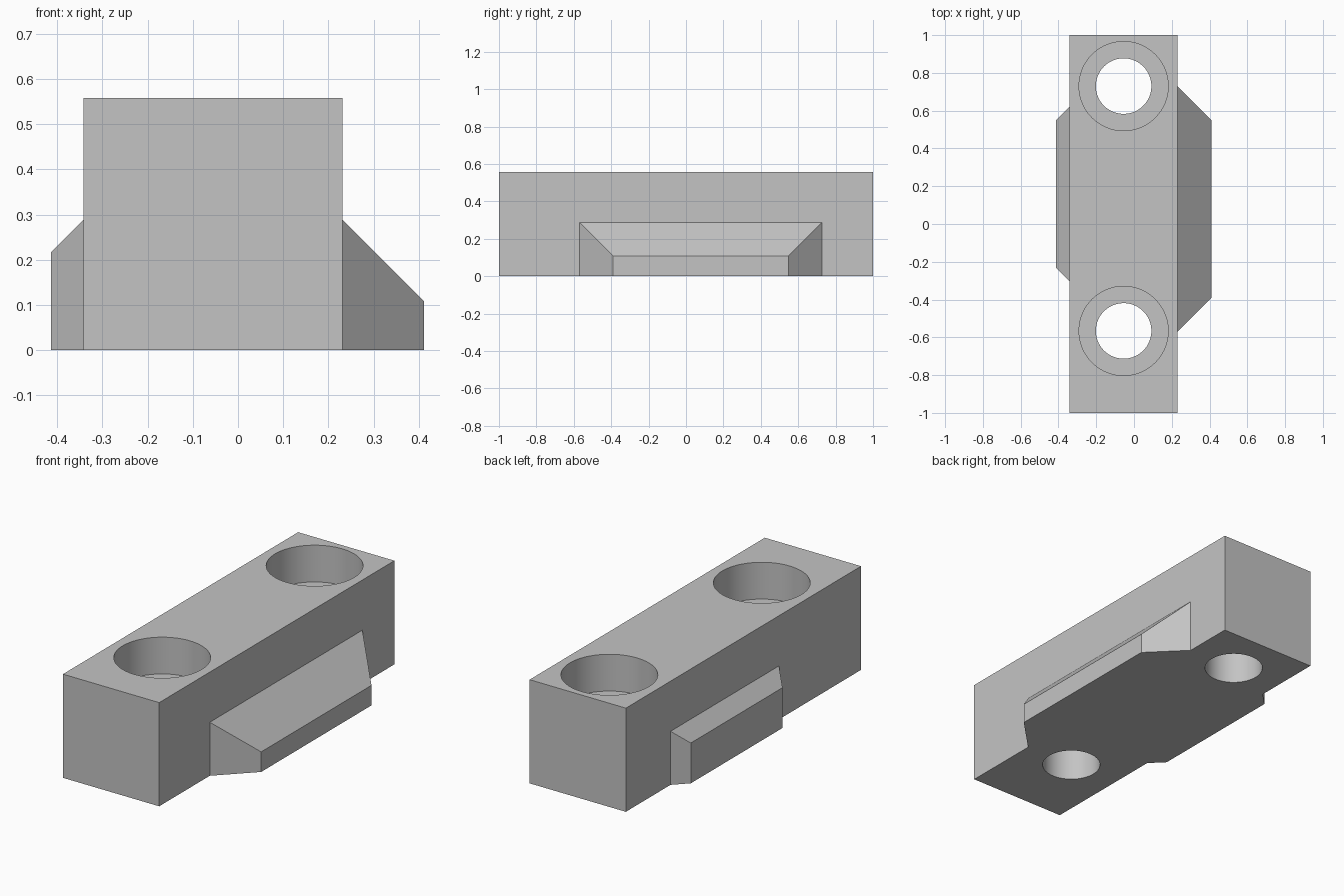
import bpy
import bmesh

if "Cube" in bpy.data.objects:
    bpy.data.objects.remove(bpy.data.objects["Cube"], do_unlink=True)

GREY = (0.55, 0.55, 0.55)
grey = bpy.data.materials.new("plain grey")
grey.use_nodes = True
grey.diffuse_color = (*GREY, 1)
grey.node_tree.nodes["Principled BSDF"].inputs["Base Color"].default_value = (*GREY, 1)

X0, X1, TOP = -0.342, 0.231, 0.558
HOLE_X, HOLE_YS = -0.055, (-0.566, 0.73)


def add_object(name, bm):
    bmesh.ops.recalc_face_normals(bm, faces=bm.faces)
    mesh = bpy.data.meshes.new(name)
    bm.to_mesh(mesh)
    bm.free()
    mesh.materials.append(grey)
    obj = bpy.data.objects.new(name, mesh)
    bpy.context.collection.objects.link(obj)
    return obj


def hull(name, points):
    """Convex solid around a few corner points."""
    bm = bmesh.new()
    for p in points:
        bm.verts.new(p)
    bmesh.ops.convex_hull(bm, input=bm.verts)
    bmesh.ops.dissolve_limit(bm, angle_limit=0.01, verts=bm.verts, edges=bm.edges)
    return add_object(name, bm)


def boolean(target, other, operation):
    mod = target.modifiers.new(other.name, "BOOLEAN")
    mod.operation, mod.object, mod.solver = operation, other, "EXACT"
    bpy.context.view_layer.objects.active = target
    bpy.ops.object.modifier_apply(modifier=mod.name)
    bpy.data.objects.remove(other, do_unlink=True)


def side_rail(name, x_in, x_out, y0, y1):
    """Rail whose top and both ends slope in at 45 degrees."""
    reach = abs(x_out - x_in)
    high = 0.288
    sink = -0.05 if x_out > x_in else 0.05
    pts = []
    for x, inset in ((x_in + sink, 0), (x_in, 0), (x_out, reach)):
        for y in (y0 + inset, y1 - inset):
            pts += [(x, y, 0), (x, y, high - inset)]
    return hull(name, pts)


def drill(body, y, radius, z0, z1):
    bm = bmesh.new()
    bmesh.ops.create_cone(bm, cap_ends=True, segments=96, radius1=radius,
                          radius2=radius, depth=z1 - z0)
    bmesh.ops.translate(bm, verts=bm.verts, vec=(HOLE_X, y, (z0 + z1) / 2))
    boolean(body, add_object("hole_cutter", bm), "DIFFERENCE")


# Main block with a rail on each long side
block = hull("mounting_block", [(x, y, z) for x in (X0, X1)
                                for y in (-1, 1) for z in (0, TOP)])
boolean(block, side_rail("left_rail", X1, 0.411, -0.57, 0.728), "UNION")
boolean(block, side_rail("right_rail", X0, -0.413, -0.302, 0.62), "UNION")

# Two counterbored through holes
for y in HOLE_YS:
    drill(block, y, 0.147, -0.1, TOP + 0.1)
    drill(block, y, 0.236, 0.36, TOP + 0.1)

# Smooth bores, sharp edges elsewhere
bpy.ops.object.select_all(action="DESELECT")
block.select_set(True)
bpy.context.view_layer.objects.active = block
bpy.ops.object.shade_smooth_by_angle(angle=0.5)
